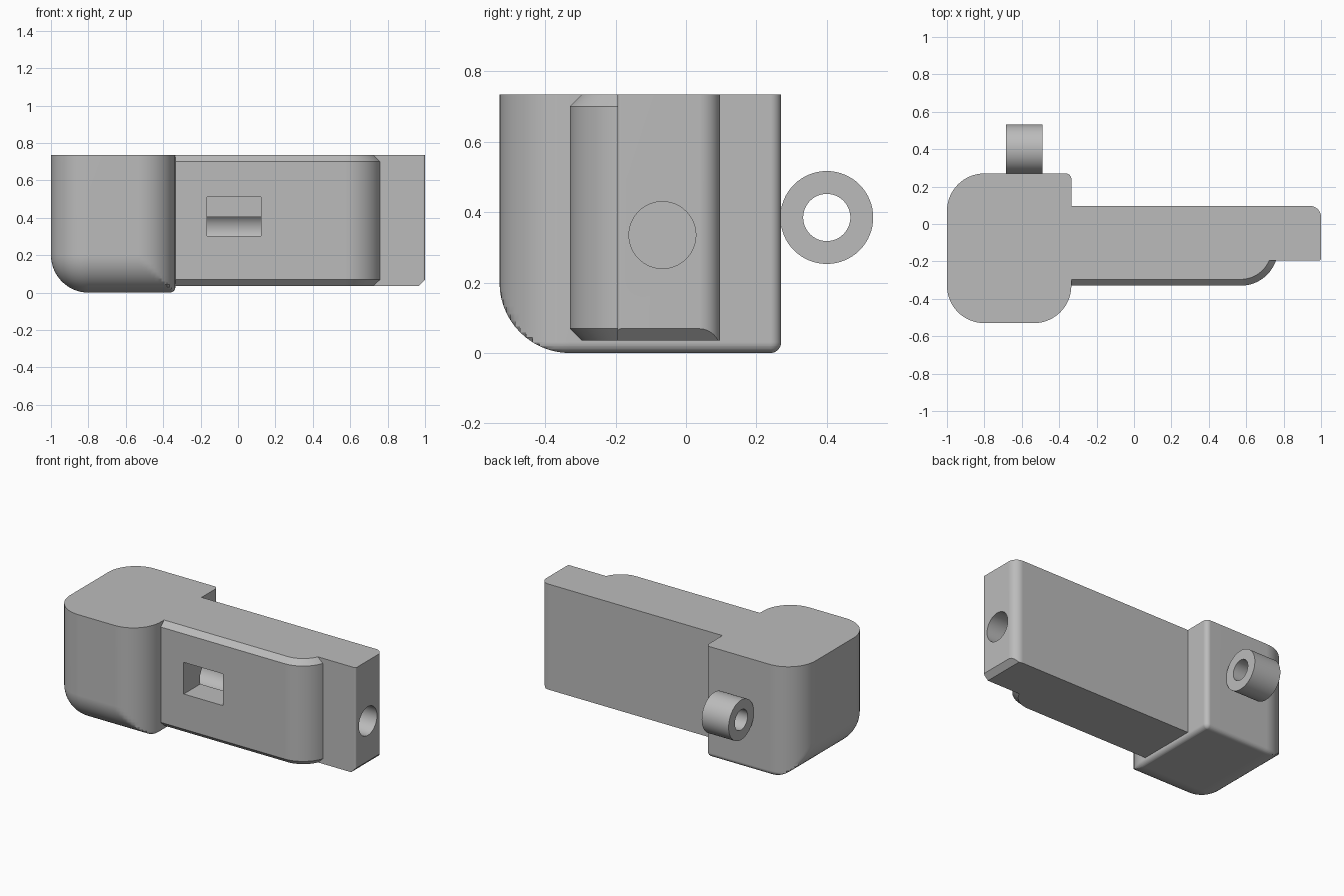
import bpy, bmesh, math
from mathutils import Matrix

cube = bpy.data.objects.get("Cube")
if cube:
    bpy.data.objects.remove(cube, do_unlink=True)

STEPS = 14
TOP = 0.735
grey = bpy.data.materials.new("light grey plastic")
grey.use_nodes = True
COLOUR = (0.5, 0.5, 0.5, 1)
grey.diffuse_color = COLOUR
grey.node_tree.nodes["Principled BSDF"].inputs["Base Color"].default_value = COLOUR


def to_object(name, bm):
    bmesh.ops.remove_doubles(bm, verts=bm.verts, dist=1e-5)
    bmesh.ops.recalc_face_normals(bm, faces=bm.faces)
    mesh = bpy.data.meshes.new(name)
    bm.to_mesh(mesh)
    bm.free()
    mesh.materials.append(grey)
    obj = bpy.data.objects.new(name, mesh)
    bpy.context.collection.objects.link(obj)
    return obj


def loft(layers):
    """Skin a stack of (z, outline) layers and cap both ends."""
    bm = bmesh.new()
    rings = [[bm.verts.new((x, y, z)) for x, y in pts] for z, pts in layers]
    for low, high in zip(rings, rings[1:]):
        for i in range(len(low)):
            j = (i + 1) % len(low)
            bm.faces.new((low[i], low[j], high[j], high[i]))
    bm.faces.new(rings[0][::-1])
    bm.faces.new(rings[-1])
    return bm


def arc(cx, cy, r, start, end, steps=STEPS):
    angles = [math.radians(start + (end - start) * k / steps) for k in range(steps + 1)]
    return [(cx + r * math.cos(a), cy + r * math.sin(a)) for a in angles]


def box(name, x0, x1, y0, y1, z0, z1):
    return to_object(name, loft([(z, [(x0, y0), (x1, y0), (x1, y1), (x0, y1)]) for z in (z0, z1)]))


def rod(name, x0, x1, y, z, r):
    """Cylinder lying along x."""
    bm = bmesh.new()
    place = Matrix.Translation(((x0 + x1) / 2, y, z)) @ Matrix.Rotation(math.pi / 2, 4, 'Y')
    bmesh.ops.create_cone(bm, cap_ends=True, segments=64, radius1=r, radius2=r,
                          depth=x1 - x0, matrix=place)
    return to_object(name, bm)


def combine(obj, tool, operation):
    """Apply a boolean and discard the tool."""
    mod = obj.modifiers.new("boolean", 'BOOLEAN')
    mod.operation, mod.solver, mod.object = operation, 'EXACT', tool
    bpy.context.view_layer.objects.active = obj
    bpy.ops.object.modifier_apply(modifier=mod.name)
    bpy.data.objects.remove(tool, do_unlink=True)


def finish(obj):
    bpy.ops.object.select_all(action='DESELECT')
    obj.select_set(True)
    bpy.context.view_layer.objects.active = obj
    bpy.ops.object.shade_smooth_by_angle(angle=math.radians(25))
    mod = obj.modifiers.new("even shading", 'WEIGHTED_NORMAL')
    mod.keep_sharp = True


# End block: large rounds on the front and left, small ones on the back and right
BIG, SMALL = 0.2, 0.03
X0, X1, Y0, Y1 = -1.0, -0.335, -0.53, 0.27


def inset(z, r):
    return r - math.sqrt(max(0, r * r - (r - z) ** 2)) if z < r else 0.0


def block_outline(z):
    big, small = inset(z, BIG), inset(z, SMALL)
    pts = arc(X0 + BIG, Y0 + BIG, BIG - big, 180, 270)
    pts += arc(X1 - BIG, Y0 + BIG, BIG - small, 270, 360)
    pts += arc(X1 - SMALL, Y1 - SMALL, SMALL - small, 0, 90)
    pts += arc(X0 + BIG, Y1 - BIG, BIG - small, 90, 180)
    return [(max(x, X0 + big), max(y, Y0 + big)) for x, y in pts]


heights = {round(r * (1 - math.cos(math.pi / 2 * k / STEPS)), 5)
           for r in (BIG, SMALL) for k in range(STEPS + 1)}
body = to_object("body", loft([(z, block_outline(z)) for z in sorted(heights) + [TOP]]))

# Long bar with a rounded back corner and a chamfered lower end
LOW, CUT = 0.035, 0.034
outline = [(-0.45, -0.195)] + arc(0.99, -0.185, 0.01, 270, 360, 4)
outline += arc(0.94, 0.037, 0.06, 0, 90) + [(-0.45, 0.097)]
bm = loft([(LOW, outline), (TOP, outline)])
cut = bmesh.ops.bisect_plane(bm, geom=bm.verts[:] + bm.edges[:] + bm.faces[:],
                             plane_co=(1, 0, LOW + CUT), plane_no=(1, 0, -1), clear_outer=True)
bmesh.ops.holes_fill(bm, edges=[e for e in cut["geom_cut"] if isinstance(e, bmesh.types.BMEdge)])
combine(body, to_object("bar", bm), 'UNION')


# Raised front panel with chamfered top and bottom rims
def panel_outline(o):
    return ([(-0.45, -0.33 + o)] + arc(0.57, -0.13, 0.2 - o, 270, 350)
            + [(0.57, -0.1), (-0.45, -0.1)])


panel = loft([(LOW, panel_outline(CUT)), (LOW + CUT, panel_outline(0)),
              (TOP - CUT, panel_outline(0)), (TOP, panel_outline(CUT))])
combine(body, to_object("front_panel", panel), 'UNION')

# Front window and lengthwise bore
combine(body, box("window_cutter", -0.167, 0.122, -0.5, -0.131, 0.302, 0.512), 'DIFFERENCE')
combine(body, rod("bore_cutter", -0.3, 1.2, -0.067, 0.335, 0.095), 'DIFFERENCE')
finish(body)

# Loop on the back
loop = rod("back_loop", -0.685, -0.488, 0.4, 0.385, 0.132)
combine(loop, rod("loop_hole_cutter", -0.8, -0.4, 0.4, 0.385, 0.067), 'DIFFERENCE')
finish(loop)
